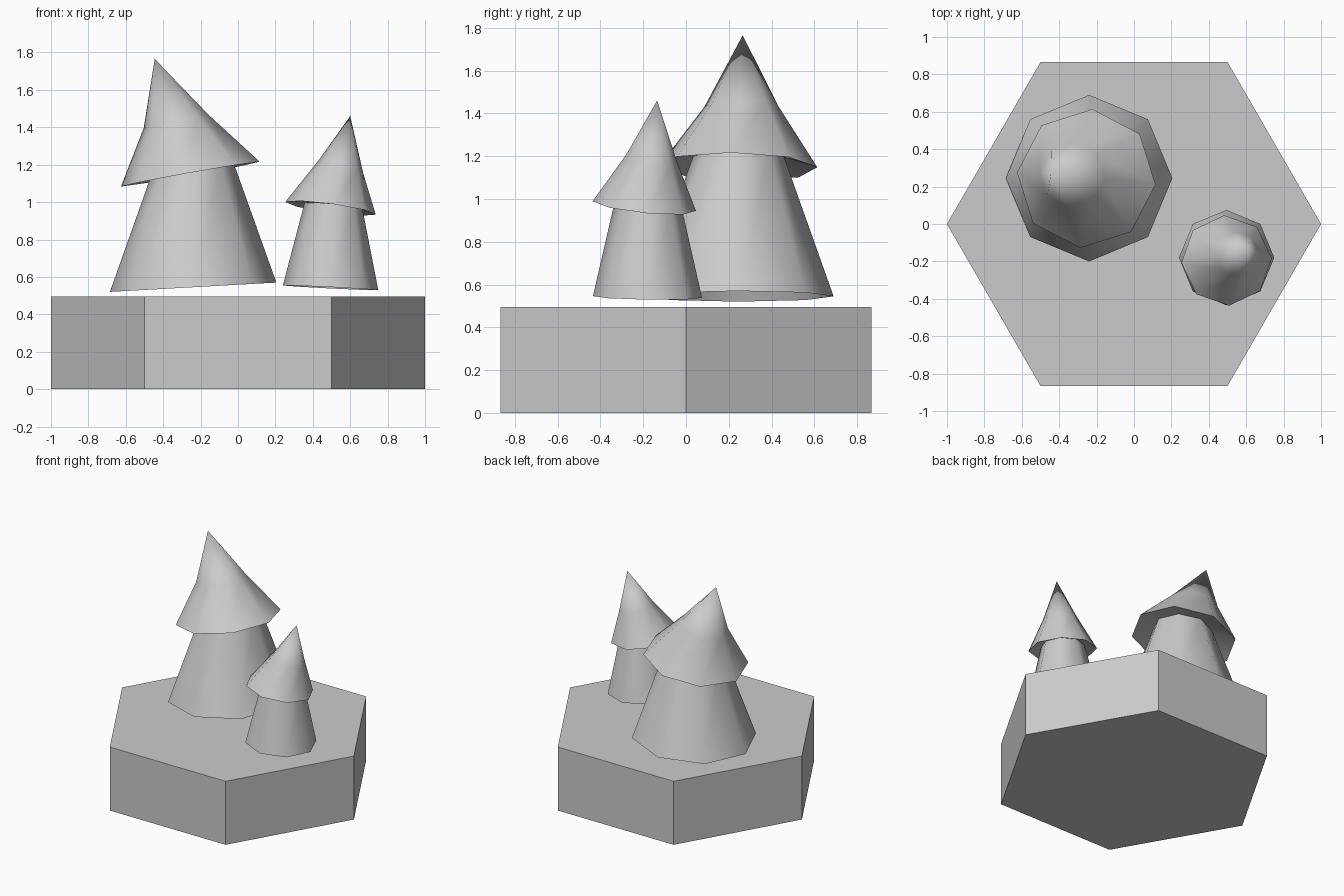
import bpy, bmesh
from math import cos, sin, pi, radians

if "Cube" in bpy.data.objects:
    bpy.data.objects.remove(bpy.data.objects["Cube"])

SIDES = 8


def finish(bm, name):
    me = bpy.data.meshes.new(name)
    bm.to_mesh(me)
    bm.free()
    ob = bpy.data.objects.new(name, me)
    bpy.context.collection.objects.link(ob)
    return ob


def tree(name, rings, apex):
    """Loft tilted octagons (centre, radius, x slope, y slope, twist) up to an apex."""
    bm = bmesh.new()
    loops = []
    for (x, y, z), r, sx, sy, twist in rings:
        loop = []
        for i in range(SIDES):
            a = 2 * pi * i / SIDES + radians(twist)
            dx, dy = r * cos(a), r * sin(a)
            loop.append(bm.verts.new((x + dx, y + dy, z + sx * dx + sy * dy)))
        loops.append(loop)
    for lo, hi in zip(loops, loops[1:]):
        for i in range(SIDES):
            j = (i + 1) % SIDES
            bm.faces.new((lo[i], lo[j], hi[j], hi[i]))
    tip = bm.verts.new(apex)
    for i in range(SIDES):
        bm.faces.new((loops[-1][i], loops[-1][(i + 1) % SIDES], tip))
    ob = finish(bm, name)
    bpy.ops.object.select_all(action='DESELECT')
    ob.select_set(True)
    bpy.context.view_layer.objects.active = ob
    bpy.ops.object.shade_smooth_by_angle(angle=radians(62))
    return ob


# hexagonal ground tile
H = 0.495
bm = bmesh.new()
bmesh.ops.create_cone(bm, cap_ends=True, segments=6, radius1=1, radius2=1, depth=H)
bmesh.ops.translate(bm, verts=bm.verts, vec=(0, 0, H / 2))
base = finish(bm, "hex_base")
# put corners on the x axis
if max(v.co.x for v in base.data.vertices) < 0.95:
    for v in base.data.vertices:
        v.co.x, v.co.y = v.co.y, -v.co.x

# large tree: open foot, lower tier top, skirt rim, bend, leaning tip
tree("large_tree", [
    ((-0.24, 0.245, 0.545), 0.445, 0.056, 0.0, 0),
    ((-0.24, 0.245, 1.20), 0.212, 0.11, 0.0, -2),
    ((-0.255, 0.243, 1.15), 0.372, 0.178, -0.02, -5),
    ((-0.33, 0.26, 1.43), 0.175, 0.20, -0.02, -5),
], (-0.445, 0.265, 1.765))

# small tree
tree("small_tree", [
    ((0.495, -0.18, 0.542), 0.255, -0.05, -0.015, 0),
    ((0.51, -0.178, 0.98), 0.155, -0.09, -0.06, 0),
    ((0.495, -0.195, 0.967), 0.242, -0.135, -0.10, 3),
    ((0.55, -0.16, 1.19), 0.119, -0.27, -0.17, 3),
], (0.60, -0.135, 1.46))
